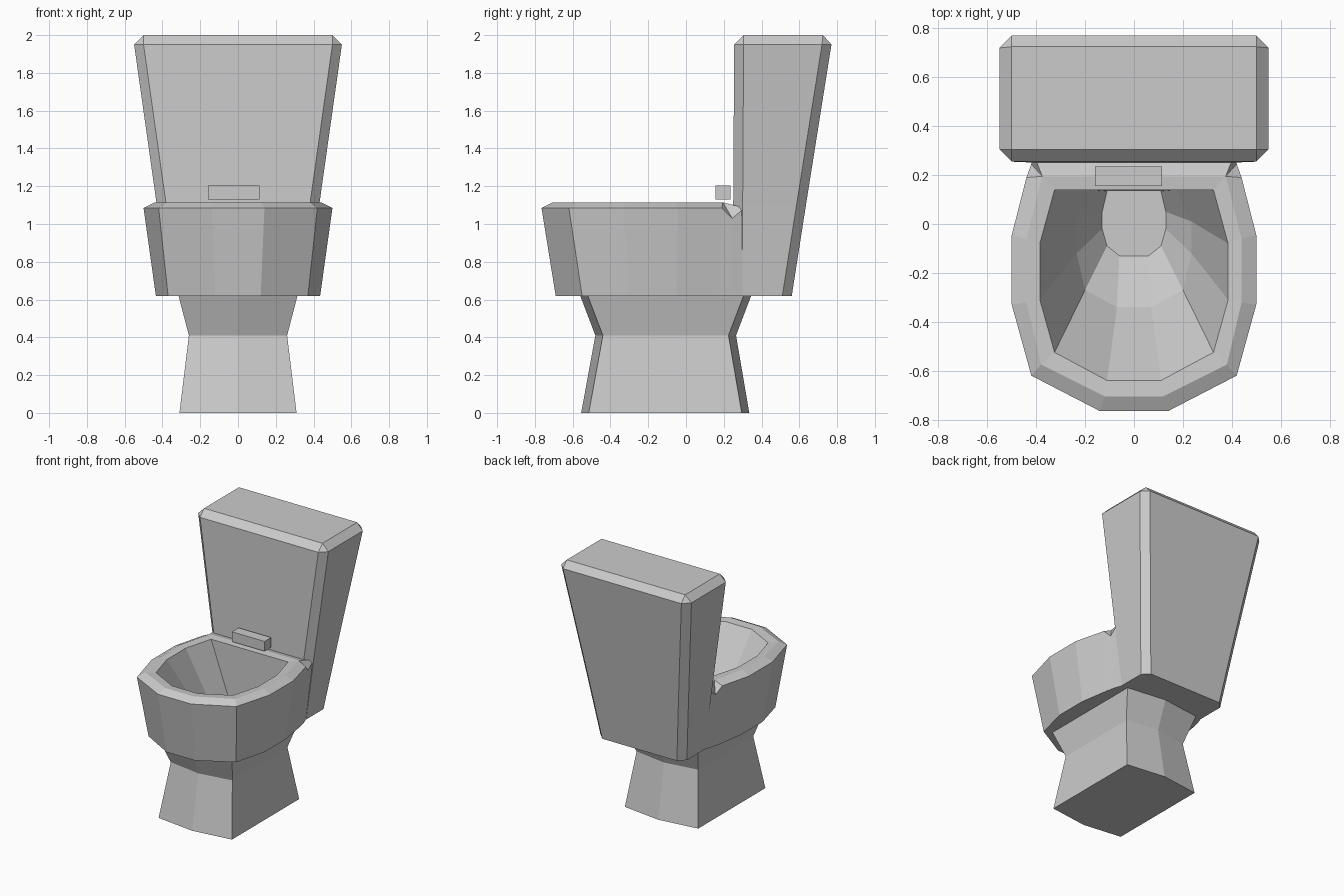
import bpy, bmesh

if "Cube" in bpy.data.objects:
    bpy.data.objects.remove(bpy.data.objects["Cube"])


def loft(name, rings, cap_start=False, cap_end=False):
    """Skin a list of closed rings that all have the same point count."""
    bm = bmesh.new()
    loops = [[bm.verts.new(p) for p in ring] for ring in rings]
    for a, b in zip(loops, loops[1:]):
        n = len(a)
        for i in range(n):
            j = (i + 1) % n
            bm.faces.new((a[i], a[j], b[j], b[i]))
    if cap_start:
        bm.faces.new(loops[0][::-1])
    if cap_end:
        bm.faces.new(loops[-1])
    bmesh.ops.remove_doubles(bm, verts=bm.verts, dist=0.0005)
    bmesh.ops.recalc_face_normals(bm, faces=bm.faces)
    mesh = bpy.data.meshes.new(name)
    bm.to_mesh(mesh)
    bm.free()
    obj = bpy.data.objects.new(name, mesh)
    bpy.context.collection.objects.link(obj)
    return obj


def mirrored(half, z):
    """Right half of an outline, front to back, closed by its mirror image."""
    pts = [(p[0], p[1], p[2] if len(p) > 2 else z) for p in half]
    return pts + [(-x, y, h) for x, y, h in reversed(pts)]


def chamfered_rect(x, y0, y1, z, c=0.05):
    return mirrored([(x - c, y0), (x, y0 + c), (x, y1 - c), (x - c, y1)], z)


def hexagon(x, y0, y1, z, c=0.04):
    return [(0, y0, z), (x, y0 + c, z), (x, y1 - c, z),
            (0, y1, z), (-x, y1 - c, z), (-x, y0 + c, z)]


# Flared pedestal, open at the top where the bowl sits
loft("pedestal", [
    hexagon(0.31, -0.555, 0.335, 0),
    hexagon(0.26, -0.48, 0.265, 0.41),
    hexagon(0.315, -0.56, 0.345, 0.62)], cap_start=True)

# Bowl: underside, outer wall, rim and hollow interior
base = [(0.12, -0.69), (0.37, -0.55), (0.435, -0.30), (0.435, -0.05),
        (0.40, 0.17), (0.385, 0.24), (0.36, 0.31)]
outer = [(0.14, -0.765), (0.42, -0.62), (0.50, -0.33), (0.50, -0.045),
         (0.44, 0.19), (0.42, 0.245, 1.03), (0.42, 0.31)]
rim = [(0.12, -0.705), (0.38, -0.575), (0.44, -0.32), (0.44, -0.06)] + [(0.375, 0.195)] * 3
lip = [(0.11, -0.64), (0.325, -0.525), (0.385, -0.31), (0.385, -0.08)] + [(0.325, 0.14)] * 3
basin = [(0.07, -0.34), (0.20, -0.27), (0.235, -0.12), (0.235, 0.01)] + [(0.17, 0.14)] * 3
drain = [(0.06, -0.13), (0.11, -0.09), (0.13, -0.02), (0.13, 0.05)] + [(0.11, 0.135)] * 3
loft("bowl", [
    mirrored([(x * 0.68, y * 0.68) for x, y in base], 0.62),
    mirrored(base, 0.62),
    mirrored(outer, 1.085),
    mirrored(rim, 1.115),
    mirrored(lip, 1.11),
    mirrored(basin, 0.68),
    mirrored(drain, 0.50)], cap_end=True)

# Tapered tank with chamfered corners and top edge
top = mirrored([(0.50, 0.305), (0.50, 0.305), (0.50, 0.725), (0.50, 0.725)], 2.0)
loft("tank", [
    chamfered_rect(0.365, 0.25, 0.56, 0.62),
    chamfered_rect(0.43, 0.25, 0.635, 1.10),
    chamfered_rect(0.55, 0.255, 0.77, 1.95),
    top], cap_start=True, cap_end=True)

# Small hinge block floating above the back of the rim
loft("hinge_block", [
    [(-0.16, 0.155, z), (0.115, 0.155, z), (0.115, 0.235, z), (-0.16, 0.235, z)]
    for z in (1.13, 1.205)], cap_start=True, cap_end=True)
